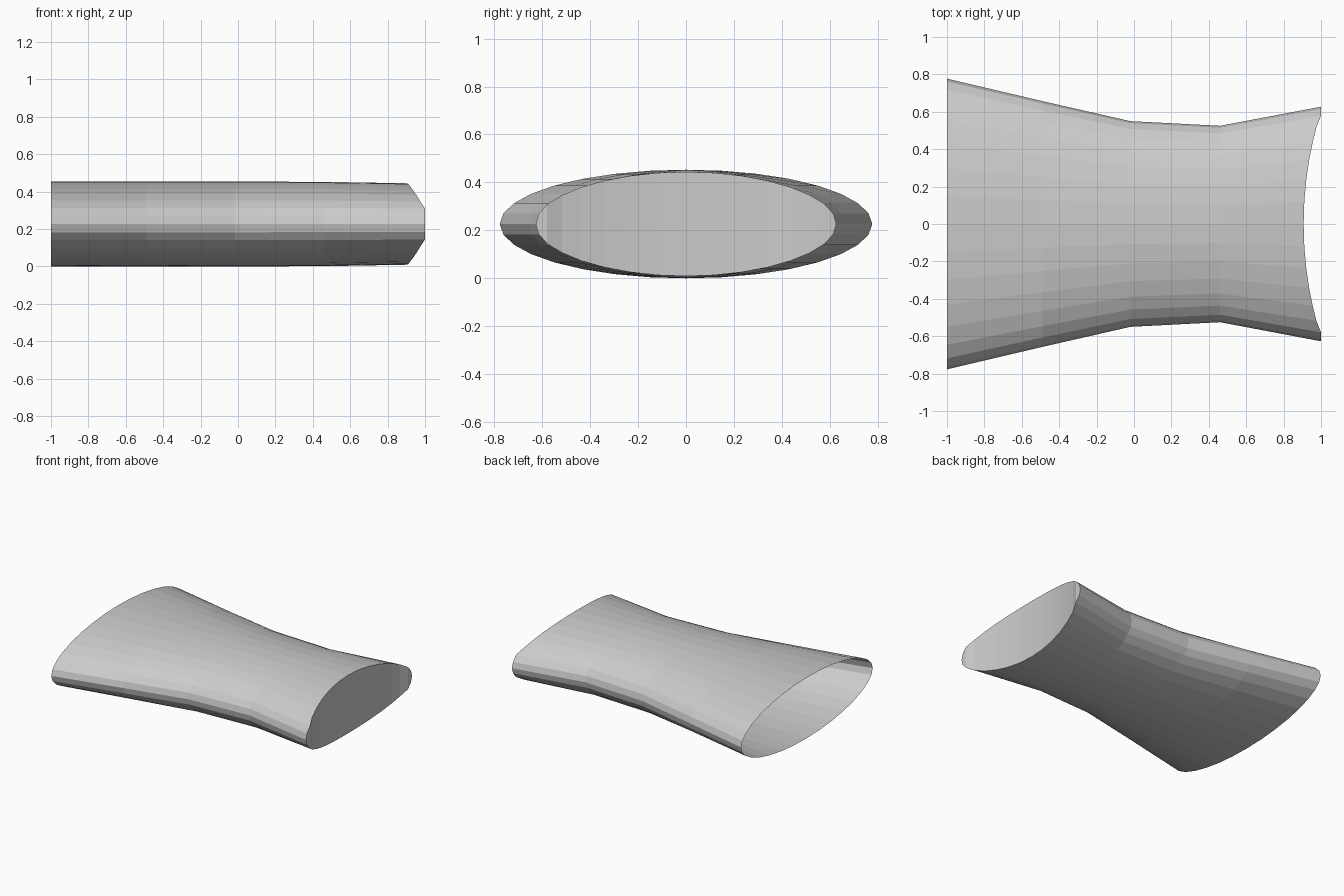
import bpy, bmesh
from math import sin, cos, tau, sqrt

if "Cube" in bpy.data.objects:
    bpy.data.objects.remove(bpy.data.objects["Cube"])

N = 32          # sides of the elliptical tube
ZC = 0.2265     # height of the tube axis
# stations along the tube: x, half width, half height
SECTIONS = [(-1.0, 0.777, 0.2265), (-0.49, 0.657, 0.2265), (-0.02, 0.55, 0.2265),
            (0.46, 0.525, 0.2255), (1.0, 0.627, 0.216)]


def end_x(y):
    # concave end, scooped by a large upright cylinder
    return min(1.0, 0.907 + 2.0 - sqrt(4.0 - y * y))


def last_point(a):
    # slide along the last tube segment until it meets the scooped end
    (x0, w0, h0), (x1, w1, h1) = SECTIONS[-2:]
    x = x1
    for _ in range(20):
        t = (x - x0) / (x1 - x0)
        w, h = w0 + t * (w1 - w0), h0 + t * (h1 - h0)
        x = 1.0 if abs(cos(a)) > 0.92 else end_x(w * cos(a))
    return (x, w * cos(a), ZC + h * sin(a))


bm = bmesh.new()
angles = [tau * i / N for i in range(N)]
rings = [[bm.verts.new((x, w * cos(a), ZC + h * sin(a))) for a in angles]
         for x, w, h in SECTIONS[:-1]]
rings.append([bm.verts.new(last_point(a)) for a in angles])

# tube wall, open at the wide end
for r0, r1 in zip(rings, rings[1:]):
    for i in range(N):
        j = (i + 1) % N
        bm.faces.new((r0[i], r0[j], r1[j], r1[i]))

# concave end cap in upright strips
end = rings[-1]
for i in range(N // 2):
    strip = [end[i], end[i + 1], end[-i - 1], end[-i % N]]
    bm.faces.new(list(dict.fromkeys(strip)))

bmesh.ops.recalc_face_normals(bm, faces=bm.faces[:])
mesh = bpy.data.meshes.new("flared_tube")
bm.to_mesh(mesh)
bm.free()
tube = bpy.data.objects.new("flared_tube", mesh)
bpy.context.collection.objects.link(tube)
